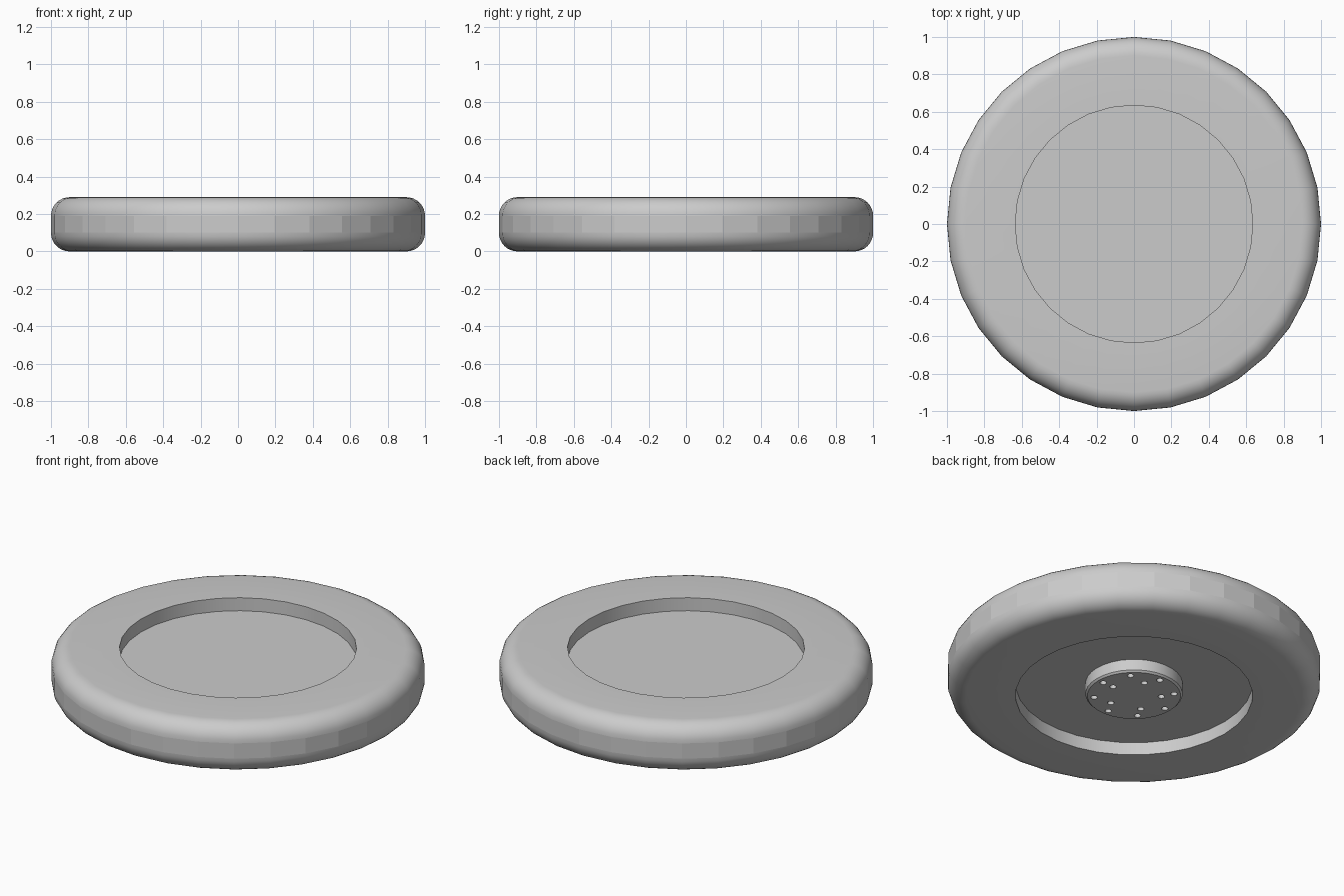
import bpy, bmesh, math
from mathutils import Matrix

HEIGHT, OUTER, INNER, FILLET = 0.29, 1.0, 0.635, 0.1
DISC_LOW, DISC_HIGH = 0.075, 0.213
SEGMENTS = 32

cube = bpy.data.objects.get("Cube")
if cube:
    bpy.data.objects.remove(cube, do_unlink=True)

grey = bpy.data.materials.new("plain_grey")
grey.use_nodes = True
grey.diffuse_color = (0.6, 0.6, 0.6, 1)
grey.node_tree.nodes["Principled BSDF"].inputs["Base Color"].default_value = (0.6, 0.6, 0.6, 1)


def make_object(name, bm):
    mesh = bpy.data.meshes.new(name)
    bm.to_mesh(mesh)
    bm.free()
    mesh.materials.append(grey)
    obj = bpy.data.objects.new(name, mesh)
    bpy.context.collection.objects.link(obj)
    return obj


def activate(obj):
    bpy.ops.object.select_all(action="DESELECT")
    obj.select_set(True)
    bpy.context.view_layer.objects.active = obj


def revolve(name, profile, segments):
    bm = bmesh.new()
    verts = [bm.verts.new((r, 0, z)) for r, z in profile]
    edges = [bm.edges.new(pair) for pair in zip(verts, verts[1:])]
    bmesh.ops.spin(bm, geom=verts + edges, cent=(0, 0, 0), axis=(0, 0, 1),
                   angle=math.tau, steps=segments, use_duplicate=False)
    bmesh.ops.remove_doubles(bm, verts=bm.verts, dist=0.0001)
    bmesh.ops.recalc_face_normals(bm, faces=bm.faces)
    return make_object(name, bm)


def fillet(z, start):
    """Quarter circle of the rounded rim, running clockwise from start."""
    points = []
    for i in range(9):
        a = start - math.pi / 2 * i / 8
        points.append((OUTER - FILLET + FILLET * math.cos(a), z + FILLET * math.sin(a)))
    return points


# Wheel: rounded rim around a recessed disc
profile = [(0, DISC_HIGH), (INNER, DISC_HIGH), (INNER, HEIGHT)]
profile += fillet(HEIGHT - FILLET, math.pi / 2) + fillet(FILLET, 0)
profile += [(INNER, 0), (INNER, DISC_LOW), (0, DISC_LOW)]
wheel = revolve("wheel", profile, SEGMENTS)
activate(wheel)
bpy.ops.object.shade_smooth_by_angle(angle=math.radians(30))
for face in wheel.data.polygons:
    # the straight outer wall stays faceted
    if abs(face.normal.z) < 0.01 and face.center.xy.length > 0.9:
        face.use_smooth = False

# Hub boss under the disc, with a small chamfer
chamfer = 0.01
hub = revolve("hub", [(0, DISC_LOW + 0.02), (0.26, DISC_LOW + 0.02), (0.26, chamfer),
                      (0.26 - chamfer, 0), (0, 0)], SEGMENTS)

# Two rings of small holes bored into the hub
bm = bmesh.new()
for count, radius in ((8, 0.215), (5, 0.147)):
    for i in range(count):
        a = math.tau * i / count
        place = Matrix.Translation((radius * math.cos(a), radius * math.sin(a), 0.02))
        bmesh.ops.create_cone(bm, cap_ends=True, segments=16, radius1=0.018,
                              radius2=0.018, depth=0.1, matrix=place)
cutter = make_object("hole_cutter", bm)
cutter.hide_render = True
bore = hub.modifiers.new("holes", "BOOLEAN")
bore.operation = "DIFFERENCE"
bore.solver = "EXACT"
bore.object = cutter
activate(hub)
bpy.ops.object.modifier_apply(modifier=bore.name)
bpy.data.objects.remove(cutter, do_unlink=True)
bpy.ops.object.shade_smooth_by_angle(angle=math.radians(30))
